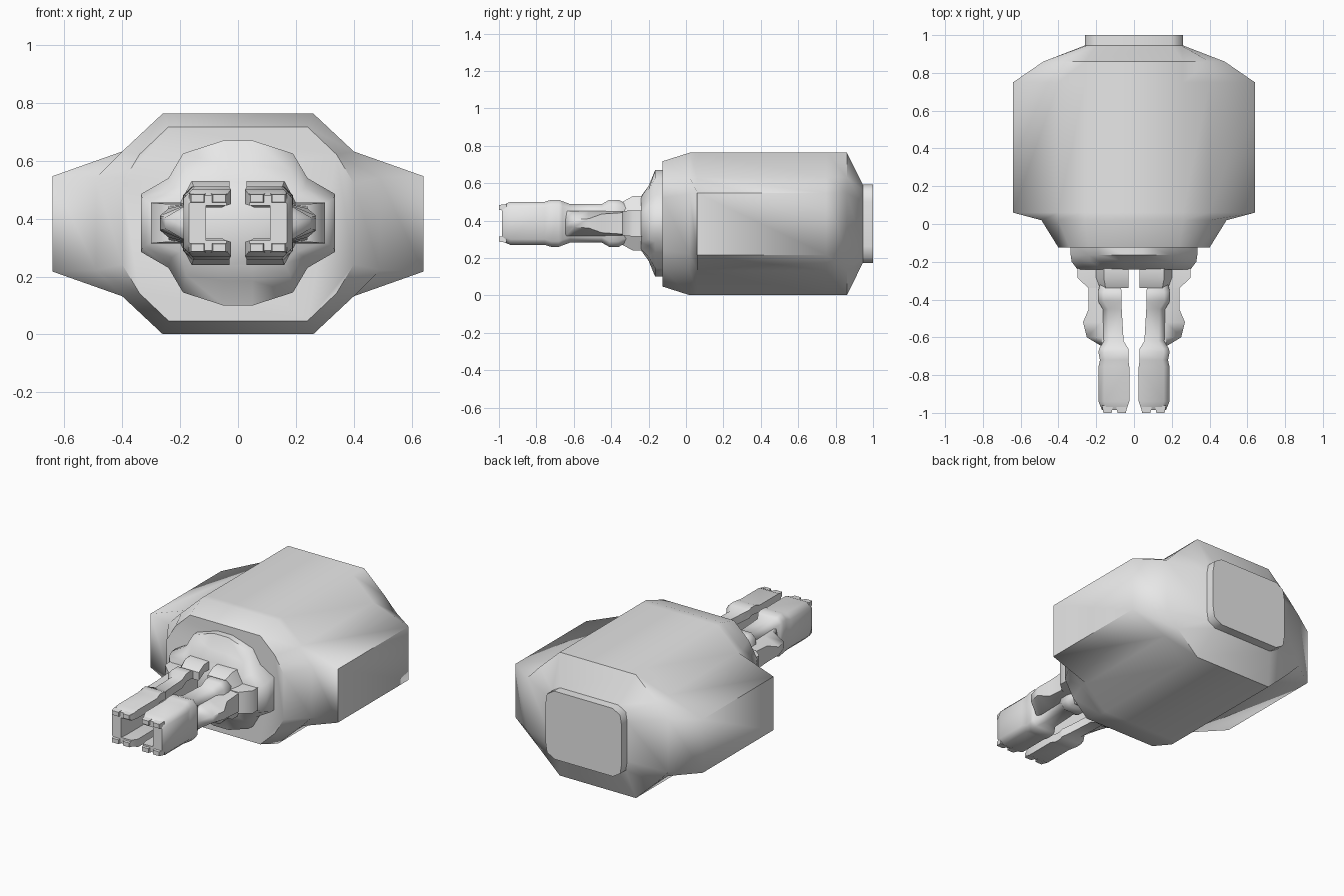
import bpy, bmesh, math

cube = bpy.data.objects.get("Cube")
if cube:
    bpy.data.objects.remove(cube, do_unlink=True)

MID = 0.385  # height of the horizontal symmetry plane

grey = bpy.data.materials.new("plain grey")
grey.use_nodes = True
grey.diffuse_color = (0.8, 0.8, 0.8, 1)
for node in grey.node_tree.nodes:
    if node.type == 'BSDF_PRINCIPLED':
        node.inputs["Base Color"].default_value = (0.8, 0.8, 0.8, 1)


def loft(name, sections, mirror=False, angle=60):
    """Skin a list of (y, [(x, dz), ...]) rings and close both ends."""
    bm = bmesh.new()
    rings = [[bm.verts.new((x, y, MID + dz)) for x, dz in pts] for y, pts in sections]
    n = len(rings[0])
    for a, b in zip(rings, rings[1:]):
        for i in range(n):
            j = (i + 1) % n
            bm.faces.new((a[i], a[j], b[j], b[i]))
    bm.faces.new(rings[0])
    bm.faces.new(rings[-1])
    bmesh.ops.recalc_face_normals(bm, faces=bm.faces)
    mesh = bpy.data.meshes.new(name)
    bm.to_mesh(mesh)
    bm.free()
    mesh.materials.append(grey)
    obj = bpy.data.objects.new(name, mesh)
    bpy.context.collection.objects.link(obj)
    bpy.ops.object.select_all(action='DESELECT')
    obj.select_set(True)
    bpy.context.view_layer.objects.active = obj
    bpy.ops.object.shade_smooth_by_angle(angle=math.radians(angle))
    if mirror:
        obj.modifiers.new("mirror", 'MIRROR').use_clip = False
    return obj


def half(pts):
    """Mirror points about the middle height."""
    return pts + [(x, -z) for x, z in reversed(pts)]


def full(*pts):
    """Mirror a quarter outline into a whole ring."""
    right = half(list(pts))
    return right + [(-x, z) for x, z in reversed(right)]


def channel(inner, outer, h, web=0.11, t=0.05, c=0.03):
    """C-shaped section opening toward the centre line."""
    return [(inner, h), (outer - c, h), (outer, h - c), (outer, c - h),
            (outer - c, -h), (inner, -h), (inner, t - h), (web, t - h),
            (web, h - t), (inner, h - t)]


# Main body with side bulges and a short rear lip
wide = full((0.26, 0.381), (0.40, 0.25), (0.64, 0.165))
lip = full((0.20, 0.21), (0.25, 0.18), (0.26, 0.12))
body = loft("body", [
    (-0.125, full((0.24, 0.335), (0.34, 0.24), (0.40, 0.14))),
    (0.02, full((0.26, 0.381), (0.40, 0.25), (0.49, 0.16))),
    (0.06, wide),
    (0.75, wide),
    (0.86, full((0.26, 0.381), (0.40, 0.25), (0.48, 0.165))),
    (0.945, lip),
    (1.0, lip)])
# Settle the lowest corner on the ground
for v in body.data.vertices:
    v.co.z = max(0, v.co.z - 0.003)

# Front collar
rim = full((0.05, 0.285), (0.19, 0.24), (0.24, 0.155), (0.335, 0.10))
loft("collar", [
    (-0.10, rim),
    (-0.165, rim),
    (-0.20, full((0.05, 0.20), (0.18, 0.18), (0.23, 0.12), (0.33, 0.085))),
    (-0.24, full((0.05, 0.145), (0.16, 0.14), (0.20, 0.10), (0.30, 0.065)))])


# Shoulders joining the collar to the arms
def shoulder(h, top_x, step_x, step_h, outer):
    return half([(0.03, h), (top_x, h), (step_x, step_h), (outer, step_h)]) + [
        (0.03, 0.05 - h), (0.11, 0.05 - h), (0.11, h - 0.05), (0.03, h - 0.05)]


loft("shoulder", [
    (-0.22, shoulder(0.145, 0.16, 0.20, 0.07, 0.30)),
    (-0.285, shoulder(0.145, 0.16, 0.20, 0.07, 0.30)),
    (-0.34, shoulder(0.115, 0.15, 0.18, 0.065, 0.24))], mirror=True, angle=50)

# Arms: C channels with two raised bands and a thick gripping end
arm_steps = [
    (-0.30, 0.07, 0.17, 0.11), (-0.335, 0.07, 0.185, 0.112),
    (-0.36, 0.065, 0.19, 0.126), (-0.41, 0.065, 0.19, 0.126),
    (-0.45, 0.065, 0.165, 0.103), (-0.62, 0.055, 0.16, 0.103),
    (-0.66, 0.03, 0.185, 0.118), (-0.68, 0.03, 0.188, 0.126),
    (-0.72, 0.03, 0.18, 0.126), (-0.755, 0.025, 0.188, 0.115),
    (-0.94, 0.025, 0.188, 0.115), (-0.985, 0.04, 0.17, 0.095)]
loft("arm", [(y, channel(i, o, h, t=0.05 if h > 0.1 else 0.035))
             for y, i, o, h in arm_steps], mirror=True, angle=50)

# Tapered pods on the outer side of each arm
pod_steps = [(-0.30, 0.24, 0.06), (-0.45, 0.24, 0.05), (-0.52, 0.27, 0.025),
             (-0.60, 0.25, 0.02), (-0.645, 0.175, 0.02)]
loft("side_pod", [(y, half([(0.12, 0.067), (0.17, 0.067), (x, z)]))
                  for y, x, z in pod_steps], mirror=True, angle=50)

# Small teeth at the tip of each gripping end
for label, side in (("upper", 1), ("lower", -1)):
    for place, x in (("inner", 0.065), ("outer", 0.14)):
        def tooth(r):
            return [(x + sx * r, side * 0.085 + sz * r * 0.6)
                    for sx, sz in ((-1, -1), (1, -1), (1, 1), (-1, 1))]
        loft(label + "_" + place + "_tooth",
             [(-0.96, tooth(0.03)), (-1.0, tooth(0.022))], mirror=True)
